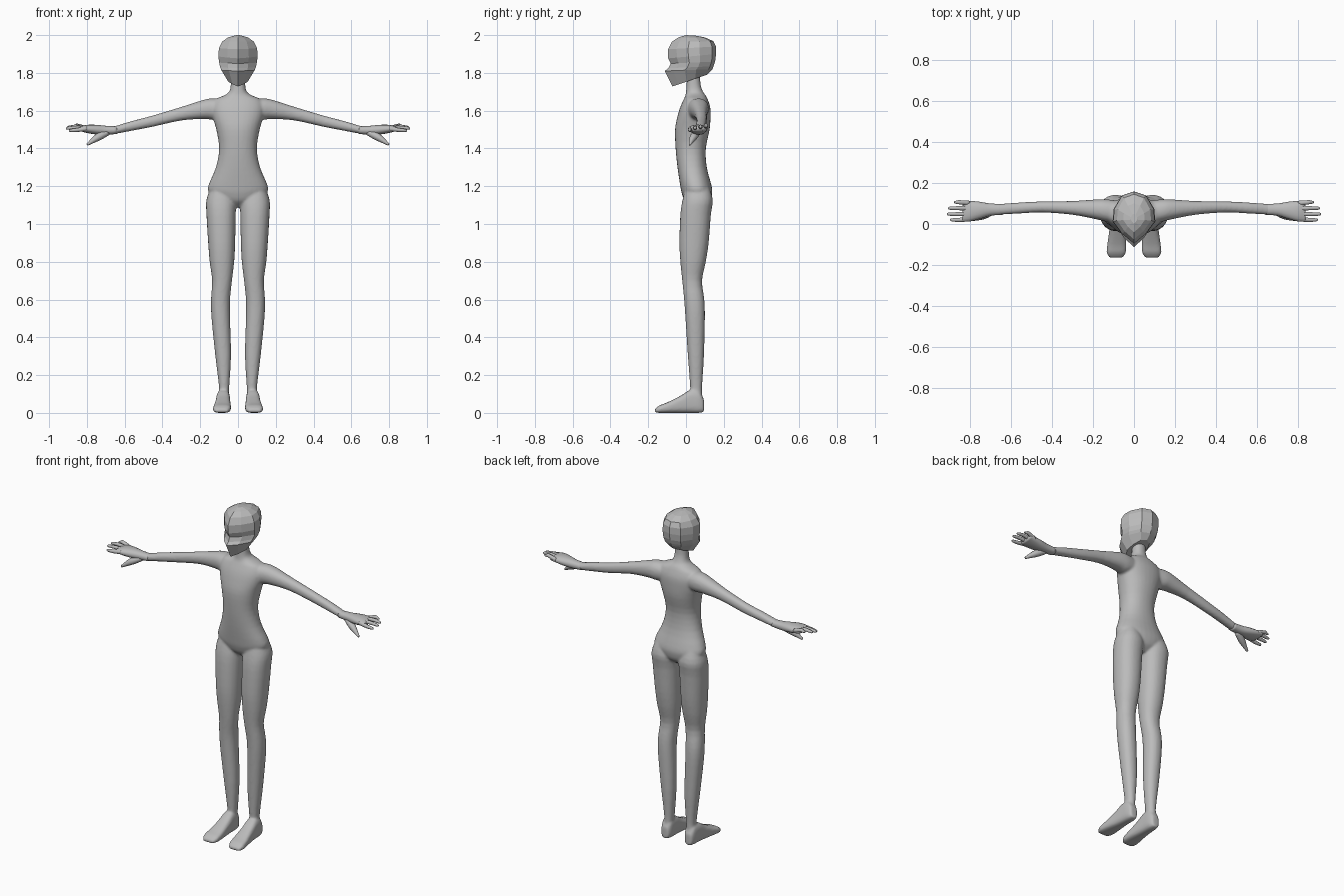
import bpy, bmesh, math
from mathutils import Vector

grey = bpy.data.materials.new("plain grey")
grey.diffuse_color = (0.5, 0.5, 0.5, 1)


def refine(rows, k=3):
    """Catmull-Rom subdivision of a list of section rows."""
    out = []
    for i in range(len(rows) - 1):
        p = [rows[max(0, min(len(rows) - 1, i + d))] for d in (-1, 0, 1, 2)]
        for s in range(k):
            t = s / k
            out.append(tuple(0.5 * (2 * b + (c - a) * t + (2 * a - 5 * b + 4 * c - d) * t * t
                                    + (3 * b - a - 3 * c + d) * t ** 3)
                             for a, b, c, d in zip(*p)))
    return out + [rows[-1]]


def skin(bm, rings):
    """Bridge rings of points and cap both ends."""
    vs = [[bm.verts.new(p) for p in r] for r in rings]
    n = len(vs[0])
    for a, b in zip(vs, vs[1:]):
        for i in range(n):
            bm.faces.new((a[i], a[(i + 1) % n], b[(i + 1) % n], b[i]))
    bm.faces.new(vs[0])
    bm.faces.new(vs[-1])


def loft(bm, rows, axis, side=1, power=2.2, n=24):
    """Rows are (position along axis, a0, a1, b0, b1), sections superelliptic."""
    def sup(v):
        return math.copysign(abs(v) ** (2 / power), v)
    rings = []
    for t, a0, a1, b0, b1 in refine(rows):
        ring = []
        for i in range(n):
            w = 2 * math.pi * i / n
            a = (a0 + a1) / 2 + (a1 - a0) / 2 * sup(math.cos(w))
            b = (b0 + b1) / 2 + (b1 - b0) / 2 * sup(math.sin(w))
            x, y, z = {"x": (t, a, b), "y": (a, t, b), "z": (a, b, t)}[axis]
            ring.append((x * side, y, z))
        rings.append(ring)
    skin(bm, rings)


def finger(bm, rows, side, n=10):
    """Rows are (x, y, z, radius); sections stand square to the path."""
    rows = refine(rows)
    d = (Vector(rows[-1][:3]) - Vector(rows[0][:3])).normalized()
    u = d.cross(Vector((0, 1, 0))).normalized()
    v = d.cross(u)
    rings = []
    for x, y, z, r in rows:
        ring = [Vector((x, y, z)) + r * (u * math.cos(w) + v * math.sin(w))
                for w in (2 * math.pi * i / n for i in range(n))]
        rings.append([(p.x * side, p.y, p.z) for p in ring])
    skin(bm, rings)


def finish(bm, name, smooth):
    bmesh.ops.recalc_face_normals(bm, faces=bm.faces[:])
    me = bpy.data.meshes.new(name)
    bm.to_mesh(me)
    bm.free()
    me.materials.append(grey)
    for p in me.polygons:
        p.use_smooth = smooth
    ob = bpy.data.objects.new(name, me)
    bpy.context.collection.objects.link(ob)
    return ob


# Body: torso, arms, legs and feet fused into one smooth skin
body = bmesh.new()
torso = [(1.09, .03, .03, .09), (1.12, .11, -.005, .125), (1.16, .15, -.022, .138),
         (1.20, .158, -.03, .136), (1.30, .117, -.045, .11), (1.40, .10, -.055, .105),
         (1.50, .115, -.058, .125), (1.57, .135, -.045, .13), (1.62, .14, -.03, .128),
         (1.66, .12, -.012, .115), (1.68, .075, -.003, .105), (1.70, .047, .0, .09),
         (1.74, .038, .003, .077), (1.80, .036, .005, .075)]
loft(body, [(z, -h, h, f, b) for z, h, f, b in torso], "z", n=32)
leg = [(1.20, .04, .14, .0, .12), (1.13, .012, .167, -.018, .142), (1.05, .012, .167, -.03, .132),
       (.90, .015, .158, -.035, .12), (.80, .02, .15, -.03, .105), (.70, .032, .137, -.02, .085),
       (.60, .042, .143, -.01, .097), (.50, .042, .14, -.003, .10), (.30, .037, .12, .01, .095),
       (.13, .047, .10, .022, .085), (.06, .05, .105, .02, .088)]
foot = [(.095, .057, .10, .005, .07), (.07, .045, .11, 0, .115), (.02, .042, .115, 0, .12),
        (-.03, .04, .12, 0, .09), (-.10, .037, .13, 0, .055), (-.14, .04, .133, 0, .04),
        (-.165, .055, .12, .003, .02)]
arm = [(.06, .0, .11, 1.56, 1.66), (.13, .01, .12, 1.552, 1.665), (.18, .022, .12, 1.556, 1.658),
       (.30, .045, .112, 1.548, 1.62), (.45, .056, .11, 1.515, 1.575), (.57, .05, .104, 1.492, 1.543),
       (.66, .045, .097, 1.476, 1.516), (.70, .042, .097, 1.478, 1.515)]
for s in (-1, 1):
    loft(body, leg, "z", s)
    loft(body, foot, "y", s, power=3)
    loft(body, arm, "x", s)
ob = finish(body, "body", True)
m = ob.modifiers.new("fuse", "REMESH")
m.mode = "VOXEL"
m.voxel_size = 0.007
m.use_smooth_shade = True
m = ob.modifiers.new("soften", "SMOOTH")
m.factor = 0.5
m.iterations = 5

# Hands: palm, thumb and four fingers
palm = [(.64, .045, .097, 1.477, 1.517), (.70, .04, .10, 1.472, 1.52), (.75, .025, .108, 1.474, 1.525),
        (.80, .012, .113, 1.482, 1.525), (.835, .012, .112, 1.492, 1.516)]
for s, label in ((-1, "right"), (1, "left")):
    bm = bmesh.new()
    loft(bm, palm, "x", s, n=16)
    finger(bm, [(.69, .06, 1.485, .016), (.735, .042, 1.463, .02), (.775, .027, 1.437, .012),
                (.798, .02, 1.42, .006)], s)
    for y, tip, z in ((.02, .895, 1.495), (.048, .91, 1.507), (.077, .905, 1.513), (.106, .875, 1.518)):
        finger(bm, [(.80, y * .9 + .006, 1.505, .012), (.85, y, z + .003, .0105),
                    (tip - .01, y, z, .008), (tip, y, z - .001, .004)], s)
    finish(bm, label + "_hand", True)

# Head: faceted rings, pointed at the face, with a notch between mask and brow
head = bmesh.new()
rows = [(1.728, 1.79, -.072, .11, .052), (1.81, 1.82, -.113, .14, .088), (1.825, 1.835, -.093, .146, .094),
        (1.85, 1.86, -.081, .154, .10), (1.877, 1.90, -.094, .159, .104), (1.925, 1.94, -.095, .158, .101),
        (1.965, 1.968, -.075, .145, .083), (1.988, 1.988, -.04, .10, .052), (2.0, 1.997, .0, .05, .015)]
plan = [(0, 0), (.55, .18), (1, .42), (.95, .66), (.58, .92), (0, 1)]
plan += [(-x, y) for x, y in plan[4:0:-1]]
skin(head, [[(w * x, f + (b - f) * y, z0 + (z1 - z0) * y) for x, y in plan]
            for z0, z1, f, b, w in rows])
finish(head, "head", False)
